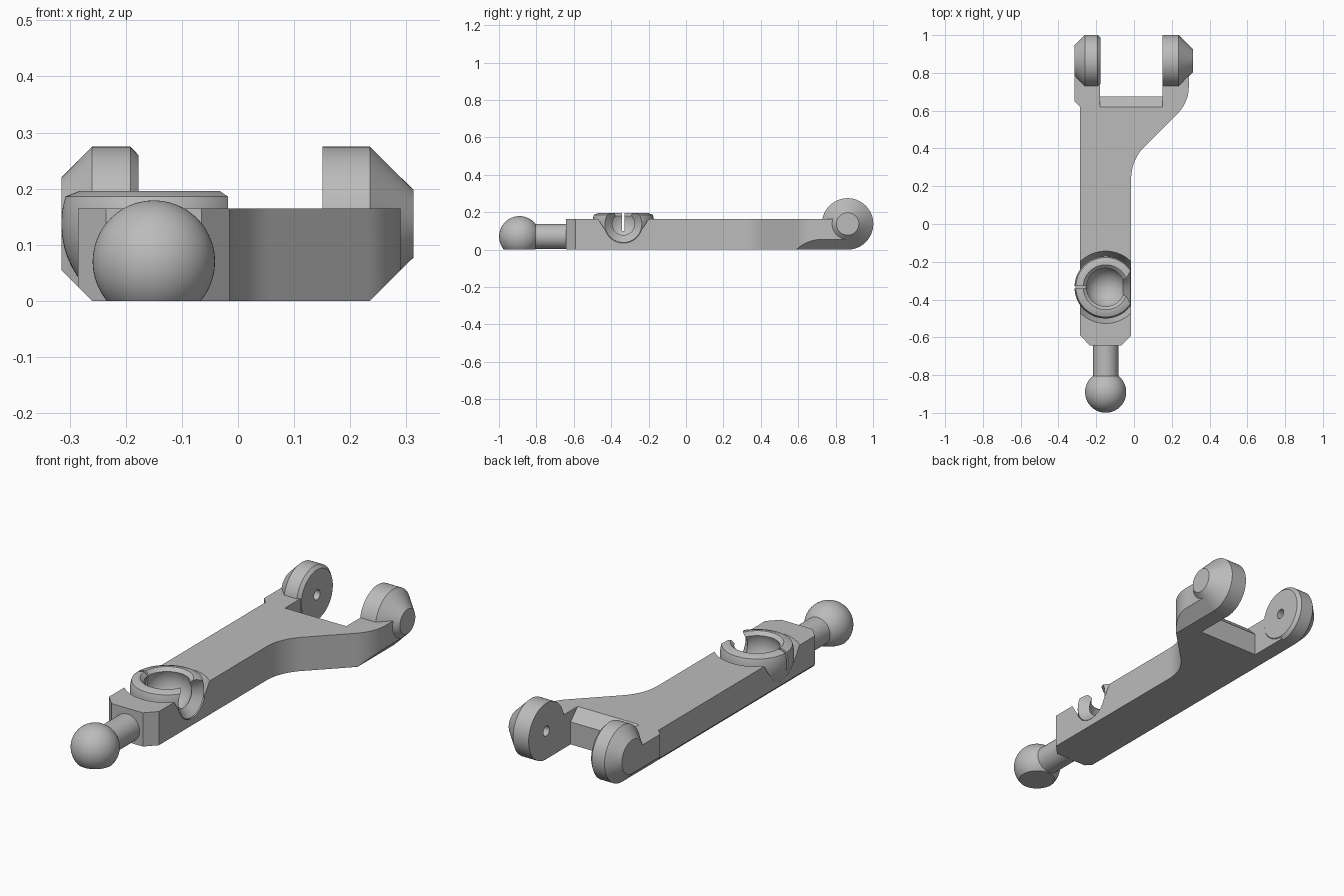
import bpy, bmesh
from math import sin, cos, radians, pi
from mathutils import Matrix, Vector

if "Cube" in bpy.data.objects:
    bpy.data.objects.remove(bpy.data.objects["Cube"])

grey = bpy.data.materials.new("plain_grey")
grey.use_nodes = True
grey.diffuse_color = (0.5, 0.5, 0.5, 1)
grey.node_tree.nodes["Principled BSDF"].inputs["Base Color"].default_value = (0.5, 0.5, 0.5, 1)


def finish(name, bm):
    bmesh.ops.remove_doubles(bm, verts=bm.verts, dist=1e-5)
    bmesh.ops.recalc_face_normals(bm, faces=bm.faces)
    mesh = bpy.data.meshes.new(name)
    bm.to_mesh(mesh)
    bm.free()
    mesh.materials.append(grey)
    obj = bpy.data.objects.new(name, mesh)
    bpy.context.collection.objects.link(obj)
    return obj


def prism(name, points, vector):
    """Extrude a closed 3D outline along a vector."""
    bm = bmesh.new()
    face = bm.faces.new([bm.verts.new(p) for p in points])
    moved = bmesh.ops.extrude_face_region(bm, geom=[face])["geom"]
    bmesh.ops.translate(bm, vec=Vector(vector),
                        verts=[v for v in moved if isinstance(v, bmesh.types.BMVert)])
    return finish(name, bm)


def lathe(name, profile, centre, axis="Z", steps=64):
    """Revolve (radius, height) pairs around an axis through centre."""
    bm = bmesh.new()
    verts = [bm.verts.new((r, 0, h)) for r, h in profile]
    edges = [bm.edges.new(pair) for pair in zip(verts, verts[1:])]
    bmesh.ops.spin(bm, geom=verts + edges, cent=(0, 0, 0), axis=(0, 0, 1),
                   angle=2 * pi, steps=steps)
    turn = {"X": Matrix.Rotation(pi / 2, 4, "Y"),
            "Y": Matrix.Rotation(-pi / 2, 4, "X"), "Z": Matrix()}[axis]
    bm.transform(Matrix.Translation(centre) @ turn)
    return finish(name, bm)


def arc(cx, cy, r, start, end, n=16):
    angles = [radians(start + (end - start) * i / n) for i in range(n + 1)]
    return [(cx + r * cos(a), cy + r * sin(a)) for a in angles]


def cut(targets, cutter):
    for obj in targets:
        mod = obj.modifiers.new("cut", "BOOLEAN")
        mod.operation, mod.solver, mod.object = "DIFFERENCE", "EXACT", cutter
        bpy.context.view_layer.objects.active = obj
        bpy.ops.object.modifier_apply(modifier=mod.name)
    bpy.data.objects.remove(cutter)


# Flat arm with a flared, forked rear end
outline = [(-0.285, -0.59), (-0.235, -0.642), (-0.065, -0.642), (-0.015, -0.59)]
outline += arc(0.225, 0.24, 0.24, 180, 135)
outline += arc(0.09, 0.727, 0.2, -45, 0)
outline += [(0.29, 0.865), (0.152, 0.865), (0.152, 0.675), (-0.18, 0.675),
            (-0.18, 0.865), (-0.315, 0.865), (-0.315, 0.65), (-0.285, 0.62)]
arm = prism("arm_body", [(x, y, 0) for x, y in outline], (0, 0, 0.165))

# Lower side chamfers and the sloped slot edge
for x, side in ((-0.26, -1), (0.235, 1)):
    tri = [(x - side * 0.02, -0.02), (x + side * 0.2, 0.2), (x + side * 0.2, -0.02)]
    cut([arm], prism("chamfer_cutter", [(a, -0.8, z) for a, z in tri], (0, 2, 0)))
slope = [(0.6, 0.185), (0.69, 0.095), (0.69, 0.185)]
cut([arm], prism("slope_cutter", [(-0.18, y, z) for y, z in slope], (0.332, 0, 0)))

# Fork bosses with conical outer ends and pivot holes
HUB = Vector((0, 0.864, 0.1375))
left_boss = lathe("left_boss", [(0, 0.151), (0.1375, 0.151), (0.1375, 0.235),
                                (0.06, 0.313), (0, 0.313)], HUB, "X")
right_boss = lathe("right_boss", [(0, -0.315), (0.082, -0.315), (0.1375, -0.26),
                                  (0.1375, -0.192), (0.122, -0.177), (0, -0.177)], HUB, "X")
for boss, lo, hi in ((left_boss, 0.14, 0.2), (right_boss, -0.226, -0.166)):
    hole = lathe("hole_cutter", [(0, lo), (0.024, lo), (0.024, hi), (0, hi)], HUB, "X", 32)
    cut([arm, boss], hole)

# Ball with a flat underside, on a round neck
BALL = Vector((-0.15, -0.89, 0.07))
ball = lathe("ball", [(0, -0.07)] + arc(0, 0, 0.109, -39.95, 90, 32)[:-1] + [(0, 0.109)], BALL)
neck = lathe("ball_neck", [(0, 0), (0.067, 0), (0.067, 0.26), (0, 0.26)], BALL, "Y")

# Ball socket sunk into the arm, with a groove around it
CUP = Vector((-0.15, -0.335, 0.137))
cut([arm], lathe("groove_cutter", [(0, -0.04), (0.163, -0.04), (0.192, 0.029),
                                   (0.192, 0.08), (0, 0.08)], CUP))
socket = lathe("ball_socket", [(0, -0.107)] + arc(0, 0, 0.165, -40.4, 17.3, 24)
               + [(0.132, 0.059), (0, 0.059)], CUP)
cavity = [(0, -0.11)] + arc(0, 0, 0.11, -90, 23, 32)[1:] + [(0.12, 0.06), (0.12, 0.1), (0, 0.1)]
cut([arm, socket], lathe("cavity_cutter", cavity, CUP))
# Conical side opening and the narrow slit opposite
cut([arm, socket], lathe("opening_cutter", [(0, 0.033), (0.167, 0.2), (0, 0.2)], CUP, "X"))
slit = [(-0.35, -0.341), (-0.2, -0.341), (-0.2, -0.329), (-0.35, -0.329)]
cut([arm, socket], prism("slit_cutter", [(x, y, 0.1) for x, y in slit], (0, 0, 0.15)))

# Smooth round surfaces, keep hard edges
bpy.ops.object.select_all(action="DESELECT")
for obj in (arm, left_boss, right_boss, ball, neck, socket):
    obj.select_set(True)
bpy.context.view_layer.objects.active = arm
bpy.ops.object.shade_smooth_by_angle(angle=radians(30))
